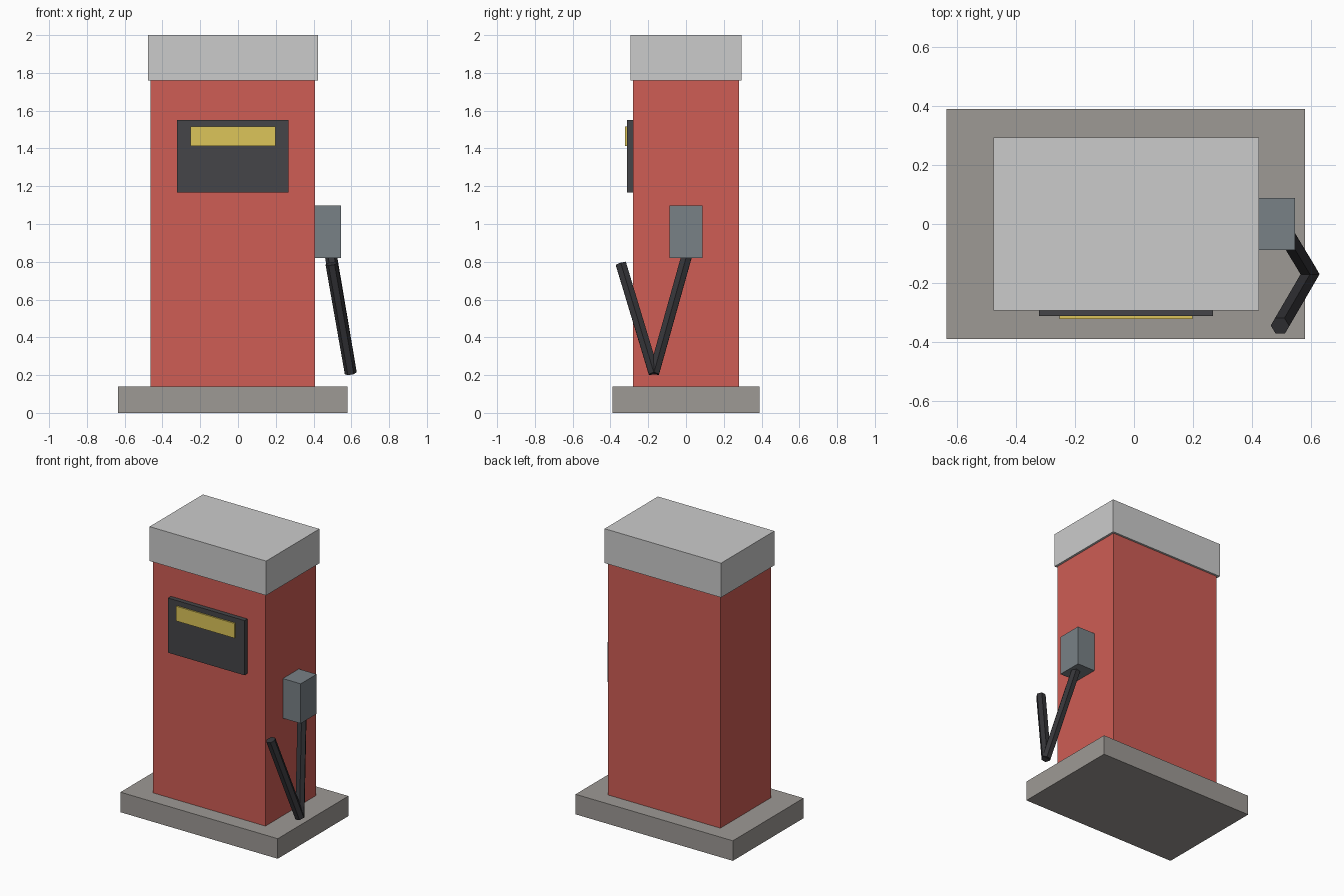
import bpy
import math
from mathutils import Vector, Quaternion

if "Cube" in bpy.data.objects:
    bpy.data.objects.remove(bpy.data.objects["Cube"])


def material(name, color):
    m = bpy.data.materials.new(name)
    m.diffuse_color = (*color, 1)
    m.use_nodes = True
    m.node_tree.nodes["Principled BSDF"].inputs["Base Color"].default_value = m.diffuse_color
    return m


RED = material("red_paint", (0.62, 0.11, 0.09))
DARK = material("dark_panel", (0.06, 0.06, 0.065))
YELLOW = material("display_yellow", (0.72, 0.56, 0.10))
STEEL = material("blue_grey", (0.19, 0.22, 0.24))
RUBBER = material("black_rubber", (0.035, 0.035, 0.04))
CONCRETE = material("concrete", (0.34, 0.32, 0.30))


def box(name, x, y, z, mat=None):
    """Box from its (min, max) extents on each axis."""
    bpy.ops.mesh.primitive_cube_add(size=1, location=[sum(r) / 2 for r in (x, y, z)])
    ob = bpy.context.object
    ob.name = name
    ob.scale = [r[1] - r[0] for r in (x, y, z)]
    bpy.ops.object.transform_apply(location=False, rotation=False, scale=True)
    if mat:
        ob.data.materials.append(mat)
    return ob


def rod(name, a, b, radius, mat):
    """Six-sided rod between two points."""
    a, b = Vector(a), Vector(b)
    d = b - a
    bpy.ops.mesh.primitive_cylinder_add(vertices=6, radius=radius, depth=d.length,
                                        location=(a + b) / 2)
    ob = bpy.context.object
    ob.name = name
    ob.rotation_mode = 'QUATERNION'
    spin = Quaternion((0, 0, 1), math.radians(30))
    ob.rotation_quaternion = Vector((0, 0, 1)).rotation_difference(d) @ spin
    ob.data.materials.append(mat)
    return ob


# Plinth, cabinet and top cap
box("plinth", (-0.635, 0.58), (-0.39, 0.39), (0, 0.14), CONCRETE)
box("cabinet", (-0.462, 0.408), (-0.28, 0.28), (0.14, 1.76), RED)
box("top_cap", (-0.477, 0.423), (-0.294, 0.294), (1.76, 2.0))

# Front panel with display strip
box("front_panel", (-0.322, 0.268), (-0.312, -0.28), (1.168, 1.55), DARK)
box("display_strip", (-0.252, 0.198), (-0.322, -0.312), (1.412, 1.515), YELLOW)

# Nozzle holder and the two hose runs hanging from it
box("nozzle_holder", (0.408, 0.546), (-0.088, 0.088), (0.82, 1.097), STEEL)
low = (0.597, -0.17, 0.21)
rod("hose_down", low, (0.493, 0.002, 0.825), 0.032, RUBBER)
rod("hose_up", low, (0.495, -0.345, 0.79), 0.032, RUBBER)
